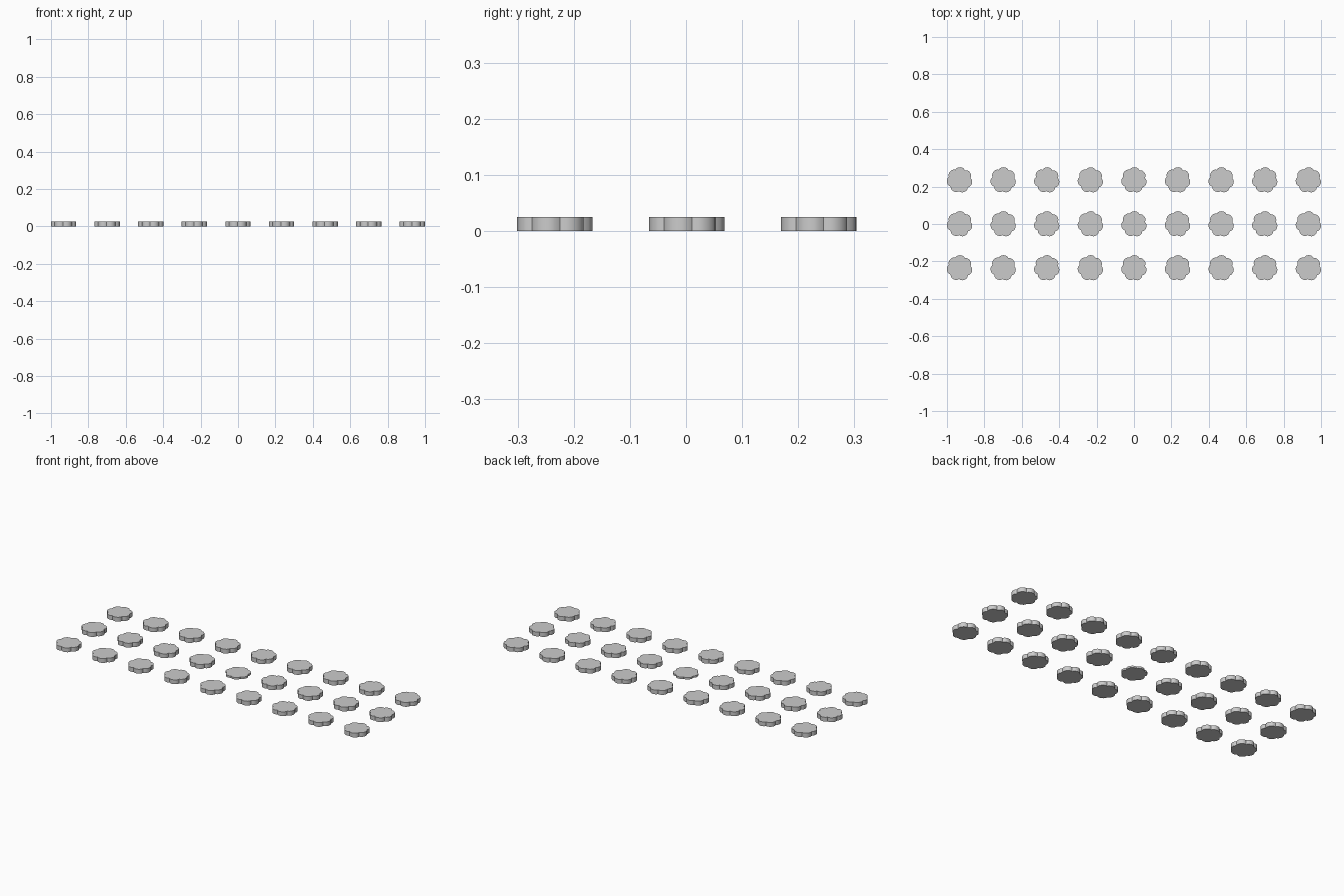
import bpy, bmesh, math

if "Cube" in bpy.data.objects:
    bpy.data.objects.remove(bpy.data.objects["Cube"])

# Scalloped flower outline: lobes made of shallow arcs meeting in sharp notches
LOBES, STEPS, R, DEPTH = 7, 6, 0.0685, 0.009
PITCH = 0.2331


def outline(phase):
    pts = []
    for i in range(LOBES * STEPS):
        t = (i % STEPS) / STEPS
        r = R - DEPTH * abs(2 * t - 1) ** 2.5
        a = phase + 2 * math.pi * i / (LOBES * STEPS)
        pts.append((r * math.cos(a), r * math.sin(a)))
    return pts


def flower_disc(name, x, y, height, phase):
    bm = bmesh.new()
    face = bm.faces.new([bm.verts.new((px, py, 0)) for px, py in outline(phase)])
    ext = bmesh.ops.extrude_face_region(bm, geom=[face])
    top = [v for v in ext["geom"] if isinstance(v, bmesh.types.BMVert)]
    bmesh.ops.translate(bm, verts=top, vec=(0, 0, height))
    bmesh.ops.recalc_face_normals(bm, faces=bm.faces)
    mesh = bpy.data.meshes.new(name)
    bm.to_mesh(mesh)
    bm.free()
    ob = bpy.data.objects.new(name, mesh)
    ob.location = (x, y, 0)
    bpy.context.collection.objects.link(ob)
    bpy.context.view_layer.objects.active = ob
    ob.select_set(True)


# Nine by three grid; the middle disc is thinner
for row in range(-1, 2):
    for col in range(-4, 5):
        middle = row == 0 and col == 0
        flower_disc("centre_disc" if middle else "flower_disc",
                    col * PITCH, row * PITCH + (0.002 if row else 0) * row,
                    0.011 if middle else 0.025, math.radians(10))

bpy.ops.object.shade_smooth_by_angle(angle=math.radians(30))
